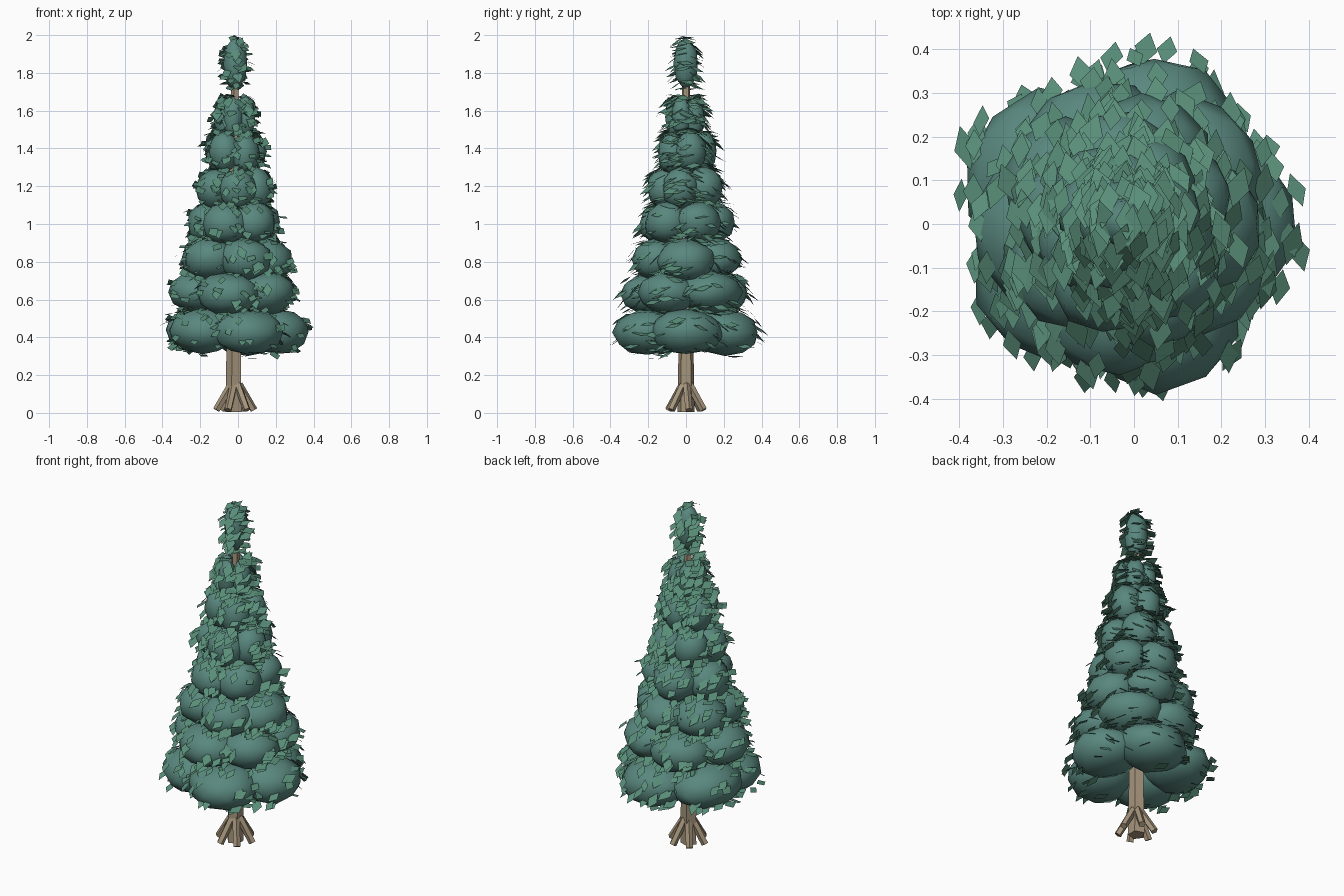
import bpy, bmesh, math, random
from mathutils import Vector, Matrix, Euler

if "Cube" in bpy.data.objects:
    bpy.data.objects.remove(bpy.data.objects["Cube"])

random.seed(4)
AXIS = -0.015   # the tree stands slightly left of centre


def material(name, rgb):
    m = bpy.data.materials.new(name)
    m.diffuse_color = (*rgb, 1)
    m.use_nodes = True
    m.node_tree.nodes["Principled BSDF"].inputs["Base Color"].default_value = m.diffuse_color
    return m


def finish(bm, name, mat, smooth=False):
    me = bpy.data.meshes.new(name)
    bm.to_mesh(me)
    bm.free()
    me.materials.append(mat)
    for p in me.polygons:
        p.use_smooth = smooth
    ob = bpy.data.objects.new(name, me)
    bpy.context.collection.objects.link(ob)
    return ob


def add_limb(bm, a, b, r1, r2, sides):
    a, b = Vector(a), Vector(b)
    d = b - a
    mat = Matrix.Translation((a + b) / 2) @ d.to_track_quat('Z', 'Y').to_matrix().to_4x4()
    bmesh.ops.create_cone(bm, cap_ends=True, segments=sides, radius1=r1,
                          radius2=r2, depth=d.length, matrix=mat)


bark = material("bark", (0.38, 0.30, 0.20))
green = material("foliage_green", (0.10, 0.245, 0.21))
leaf_green = material("leaf_green", (0.10, 0.27, 0.19))

# Trunk
bm = bmesh.new()
add_limb(bm, (AXIS - 0.005, 0, 0.005), (AXIS, 0, 1.80), 0.047, 0.02, 5)
finish(bm, "trunk", bark)

# Roots
bm = bmesh.new()
for i in range(6):
    a = math.tau * i / 6 + 0.15
    c, s = math.cos(a), math.sin(a)
    add_limb(bm, (AXIS + 0.02 * c, 0.02 * s, 0.15),
             (AXIS + 0.10 * c, 0.10 * s, 0.015), 0.021, 0.020, 5)
finish(bm, "roots", bark)

# Foliage tiers: height, outer radius, half height, starting angle in degrees
tiers = [(0.435, 0.395, 0.12, 3), (0.635, 0.345, 0.113, 39), (0.815, 0.30, 0.113, 0),
         (1.005, 0.257, 0.11, 28), (1.19, 0.207, 0.11, 60), (1.375, 0.165, 0.108, 15),
         (1.57, 0.112, 0.108, 45)]
blobs = []   # centre, radii, angle, leaf count
for z, R, h, start in tiers:
    for i in range(5):
        a = math.radians(start + 72 * i + random.uniform(-4, 4))
        ring = R * 0.55
        c = Vector((AXIS + ring * math.cos(a), ring * math.sin(a),
                    z + random.uniform(-0.01, 0.01)))
        k = random.uniform(0.96, 1.06)
        blobs.append((c, Vector((R * 0.45 * k, R * 0.49 * k, h)), a, 24))
blobs.append((Vector((AXIS, 0, 1.85)), Vector((0.064, 0.064, 0.135)), 0, 60))

bm = bmesh.new()
for c, r, a, n in blobs:
    m = Matrix.Translation(c) @ Matrix.Rotation(a, 4, 'Z') @ Matrix.Diagonal((*r, 1))
    vs = bmesh.ops.create_icosphere(bm, subdivisions=2, radius=1, matrix=m)["verts"]
    for v in vs:
        v.co = c + (v.co - c) * random.uniform(0.95, 1.06)
finish(bm, "foliage_clumps", green, smooth=True)

# Diamond leaves scattered over the outside of the clumps
bm = bmesh.new()
for c, r, a, n in blobs:
    rot = Matrix.Rotation(a, 3, 'Z')
    count = 0
    while count < n:
        d = Vector([random.gauss(0, 1) for _ in range(3)]).normalized()
        if n == 24 and d.x < -0.15:      # skip the hidden inner side
            continue
        count += 1
        p = c + rot @ Vector((d.x * r.x, d.y * r.y, d.z * r.z))
        out = rot @ d
        p += out * random.uniform(0.0, 0.022)
        p.z = min(p.z, 1.985)
        tilt = Euler((-0.75 * out.y + random.uniform(-0.25, 0.25),
                      0.5 * out.x + random.uniform(-0.25, 0.25),
                      random.uniform(-0.35, 0.35))).to_matrix()
        s = random.uniform(0.75, 1.1)
        pts = [(0.027, 0, 0), (0, 0.048, 0), (-0.027, 0, 0), (0, -0.048, 0)]
        bm.faces.new([bm.verts.new(p + tilt @ (Vector(q) * s)) for q in pts])
finish(bm, "leaves", leaf_green)
